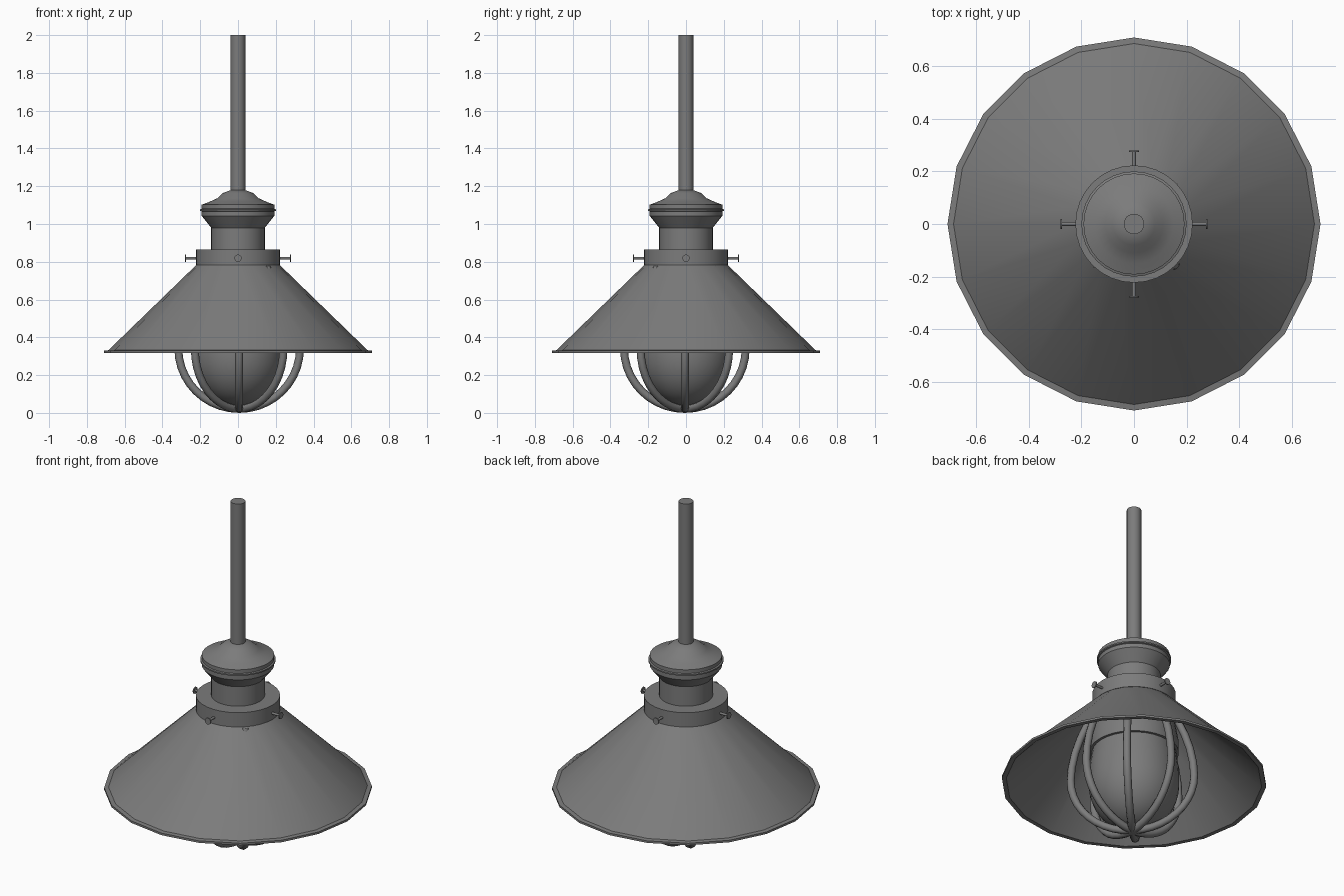
import bpy, bmesh, math
from mathutils import Matrix

if "Cube" in bpy.data.objects:
    bpy.data.objects.remove(bpy.data.objects["Cube"])

# Dark grey metal shared by every part
grey = bpy.data.materials.new("dark_grey")
grey.diffuse_color = (0.2, 0.2, 0.2, 1)
grey.use_nodes = True
grey.node_tree.nodes["Principled BSDF"].inputs["Base Color"].default_value = grey.diffuse_color


def lathe(name, profile, sides, closed=False):
    """Spin an (r, z) profile around z; r = 0 points become poles."""
    bm = bmesh.new()
    verts = [bm.verts.new((r, 0, z)) for r, z in profile]
    pairs = list(zip(verts, verts[1:]))
    if closed:
        pairs.append((verts[-1], verts[0]))
    edges = [bm.edges.new(p) for p in pairs]
    bmesh.ops.spin(bm, geom=verts + edges, cent=(0, 0, 0), axis=(0, 0, 1),
                   angle=math.tau, steps=sides, use_duplicate=False)
    bmesh.ops.remove_doubles(bm, verts=bm.verts, dist=0.0005)
    bmesh.ops.recalc_face_normals(bm, faces=bm.faces)
    mesh = bpy.data.meshes.new(name)
    bm.to_mesh(mesh)
    bm.free()
    mesh.shade_smooth()
    mesh.set_sharp_from_angle(angle=math.radians(30))
    mesh.materials.append(grey)
    obj = bpy.data.objects.new(name, mesh)
    bpy.context.collection.objects.link(obj)
    return obj


# Hanging rod
lathe("rod", [(0, 1.15), (0.039, 1.15), (0.039, 2), (0, 2)], 24)

# Domed cap with bead and flared neck
lathe("cap_and_neck", [(0, 1.181), (0.04, 1.179), (0.08, 1.164), (0.11, 1.136),
                       (0.15, 1.118), (0.192, 1.102), (0.192, 1.081),
                       (0.2, 1.078), (0.2, 1.07), (0.192, 1.067),
                       (0.192, 1.043), (0.142, 0.98), (0.142, 0.85),
                       (0, 0.85)], 32)

# Collar
lathe("collar", [(0, 0.866), (0.223, 0.866), (0.223, 0.782), (0, 0.782)], 32)

# Conical twenty-sided shade with flat lip
lathe("shade", [(0.22, 0.784), (0.686, 0.332), (0.709, 0.329),
                (0.709, 0.317), (0.685, 0.317), (0.215, 0.772)], 20, closed=True)

# Socket and glass bulb
lathe("socket", [(0, 0.79), (0.2, 0.79), (0.24, 0.56), (0.24, 0.5), (0, 0.5)], 32)
bulb = [(0.243 * math.sin(math.radians(a)), 0.31 - 0.275 * math.cos(math.radians(a)))
        for a in range(0, 91, 10)]
lathe("bulb", bulb + [(0.24, 0.4), (0.224, 0.51)], 32)

# Cage: four bent hoops crossing at the bottom make eight ribs
half = [(0.322 * math.sin(math.radians(a)), 0.34 - 0.32 * math.cos(math.radians(a)))
        for a in range(0, 91, 9)]
half += [(0.317, 0.42), (0.3, 0.51), (0.272, 0.6), (0.235, 0.69), (0.2, 0.77)]
path = [(-x, z) for x, z in reversed(half[1:])] + half
for i in range(4):
    curve = bpy.data.curves.new(f"cage_hoop_{i + 1}", 'CURVE')
    curve.dimensions = '3D'
    curve.bevel_depth = 0.021
    curve.bevel_resolution = 2
    curve.materials.append(grey)
    spline = curve.splines.new('POLY')
    spline.points.add(len(path) - 1)
    spread = 1.03 if i % 2 else 1.0
    for point, (x, z) in zip(spline.points, path):
        point.co = (x * spread, 0, z, 1)
    spline.use_smooth = True
    hoop = bpy.data.objects.new(f"cage_hoop_{i + 1}", curve)
    hoop.location = (0.006, -0.006, 0.001)
    hoop.rotation_euler.z = i * math.pi / 4
    bpy.context.collection.objects.link(hoop)

# Four set screws around the collar
for i in range(4):
    screw = lathe(f"set_screw_{i + 1}", [(0, 0.2), (0.007, 0.2), (0.007, 0.274),
                                         (0.019, 0.274), (0.019, 0.28), (0, 0.28)], 16)
    screw.matrix_world = (Matrix.Translation((0, 0, 0.819))
                          @ Matrix.Rotation(i * math.pi / 2, 4, 'Z')
                          @ Matrix.Rotation(math.pi / 2, 4, 'Y'))
